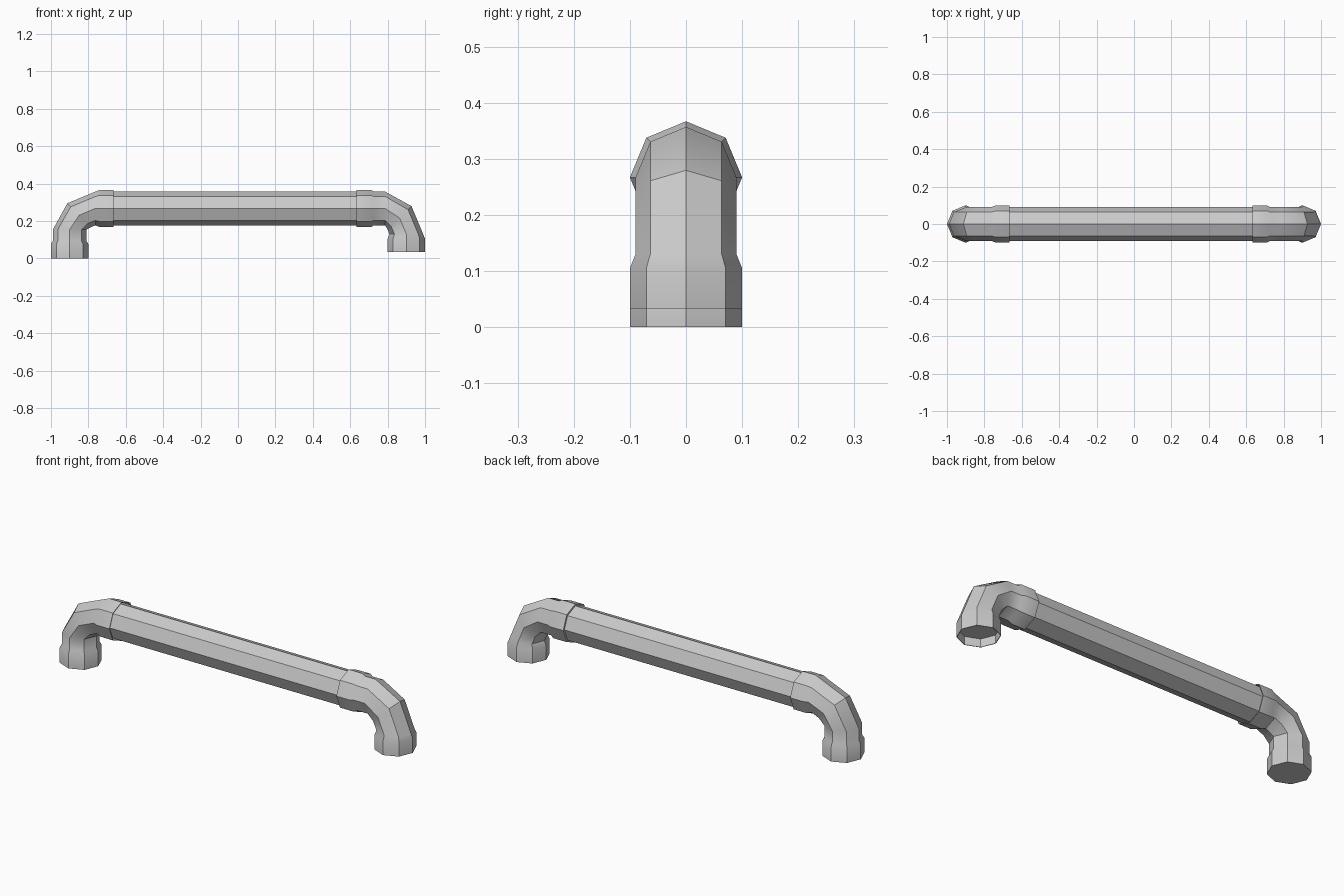
import bpy, bmesh
from math import sin, cos, pi, radians

if "Cube" in bpy.data.objects:
    bpy.data.objects.remove(bpy.data.objects["Cube"])

SIDES = 8
AXIS_Z = 0.267   # height of the long pipe's centre line
END_X = 0.633    # where the right elbow meets the pipe


def loft(name, rings):
    """Octagonal tube through rings of (x, z, radius, downward tilt), capped at both ends."""
    bm = bmesh.new()
    loops = []
    for x, z, r, tilt in rings:
        t = radians(tilt)
        loop = []
        for i in range(SIDES):
            a = 2 * pi * i / SIDES
            n = r * sin(a)
            loop.append(bm.verts.new((x + n * sin(t), r * cos(a), z + n * cos(t))))
        loops.append(loop)
    for a, b in zip(loops, loops[1:]):
        for i in range(SIDES):
            j = (i + 1) % SIDES
            bm.faces.new((a[i], a[j], b[j], b[i]))
    bm.faces.new(loops[0])
    bm.faces.new(loops[-1])
    bmesh.ops.recalc_face_normals(bm, faces=bm.faces)
    mesh = bpy.data.meshes.new(name)
    bm.to_mesh(mesh)
    bm.free()
    obj = bpy.data.objects.new(name, mesh)
    bpy.context.collection.objects.link(obj)
    bpy.ops.object.select_all(action='DESELECT')
    obj.select_set(True)
    bpy.context.view_layer.objects.active = obj
    bpy.ops.object.shade_smooth_by_angle(angle=radians(35))
    return obj


# Elbow: closed collar, bend, then an open socket with a recessed floor
elbow = [
    (END_X, AXIS_Z, 0.100, 0),
    (0.710, AXIS_Z, 0.100, 0),
    (0.727, AXIS_Z, 0.090, 0),
    (0.787, AXIS_Z, 0.090, 0),
    (0.864, 0.216, 0.090, 45),
    (0.900, 0.130, 0.090, 90),
    (0.900, 0.105, 0.100, 90),
    (0.900, 0.033, 0.100, 90),
    (0.900, 0.033, 0.097, 90),
    (0.900, 0.075, 0.097, 90),
]
loft("right_elbow", elbow)

# Left elbow is the same fitting turned a quarter turn, so its collar is the foot
loft("left_elbow", [(-END_X - z, x - END_X, r, t - 90) for x, z, r, t in elbow])

# Long straight pipe, pushed into the left socket
loft("straight_pipe", [(-0.705, AXIS_Z, 0.090, 0), (0.640, AXIS_Z, 0.090, 0)])
